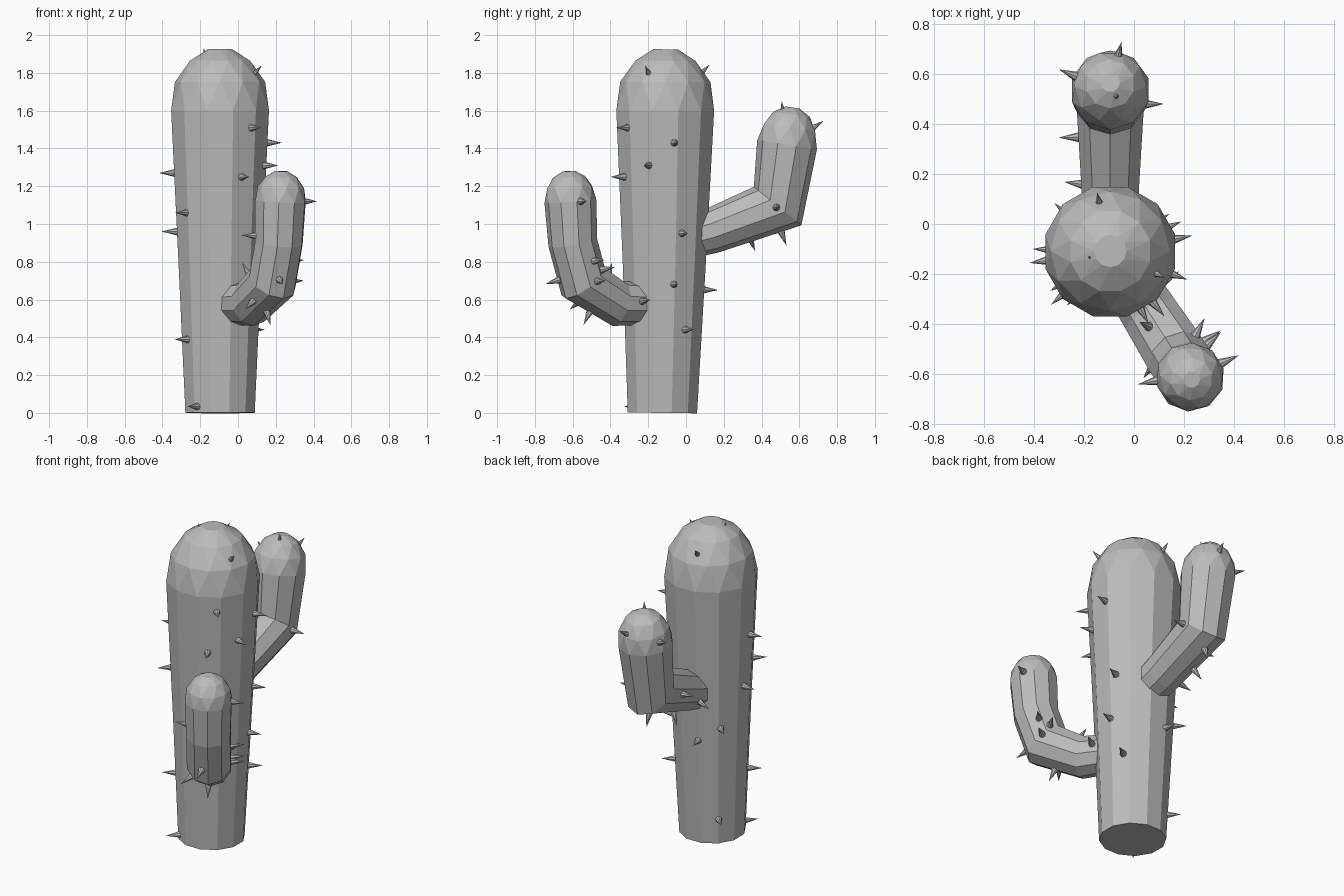
import bpy, bmesh, math
from mathutils import Vector
from mathutils.geometry import intersect_point_line

if "Cube" in bpy.data.objects:
    bpy.data.objects.remove(bpy.data.objects["Cube"])

grey = bpy.data.materials.new("plain grey")
grey.use_nodes = True
grey.diffuse_color = (0.5, 0.5, 0.5, 1)
grey.node_tree.nodes["Principled BSDF"].inputs["Base Color"].default_value = grey.diffuse_color

CENTRE = Vector((-0.095, -0.11, 0))


def finish(name, bm):
    bmesh.ops.recalc_face_normals(bm, faces=bm.faces)
    mesh = bpy.data.meshes.new(name)
    bm.to_mesh(mesh)
    bm.free()
    mesh.materials.append(grey)
    obj = bpy.data.objects.new(name, mesh)
    bpy.context.collection.objects.link(obj)


def limb(name, azimuth, path, dome, sides):
    """Sweep a faceted tube along (distance, height, radius) points, with a domed tip.
    Returns the axis as (point, radius) pairs."""
    a = math.radians(azimuth)
    out = Vector((math.cos(a), math.sin(a), 0))
    up = Vector((0, 0, 1))
    side = out.cross(up)
    axis = [(CENTRE + out * d + up * z, r) for d, z, r in path]
    bm = bmesh.new()

    def ring(c, n, r, stretch, shift):
        turns = [math.tau * (i + shift) / sides for i in range(sides)]
        return [bm.verts.new(c + side * r * math.cos(t) + n * r * stretch * math.sin(t))
                for t in turns]

    rings = []
    for i, (c, r) in enumerate(axis):
        before = (c - axis[i - 1][0]).normalized() if i else None
        after = (axis[i + 1][0] - c).normalized() if i < len(axis) - 1 else before
        before = before or after
        tangent = (before + after).normalized()
        rings.append(ring(c, side.cross(tangent), r, 1 / tangent.dot(after), 0.5))
    tube = len(rings)

    # Dome rings, each turned half a step to give triangular facets
    tip, r = axis[-1]
    for k, deg in enumerate((27, 52, 76)):
        e = math.radians(deg)
        rings.append(ring(tip + tangent * dome * math.sin(e), side.cross(tangent),
                          r * math.cos(e), 1, 1 + k / 2))
    for k in range(len(rings) - 1):
        lo, hi = rings[k], rings[k + 1]
        for i in range(sides):
            j = (i + 1) % sides
            if k < tube - 1:
                bm.faces.new((lo[i], lo[j], hi[j], hi[i]))
            else:
                bm.faces.new((lo[i], lo[j], hi[i]))
                bm.faces.new((lo[j], hi[j], hi[i]))
    bm.faces.new(rings[0])
    bm.faces.new(rings[-1])
    finish(name, bm)
    return axis


def spikes(name, axis, targets):
    """Cones standing out of a limb, each aimed from its axis at a target point."""
    bm = bmesh.new()
    for target in map(Vector, targets):
        options = []
        for (p, rp), (q, rq) in zip(axis, axis[1:]):
            f = min(1, max(0, intersect_point_line(target, p, q)[1]))
            near = p.lerp(q, f)
            options.append(((target - near).length, near, rp + (rq - rp) * f))
        _, near, r = min(options, key=lambda o: o[0])
        aim = (target - near).normalized()
        turn = aim.to_track_quat("Z", "Y").to_matrix().to_4x4()
        turn.translation = near + aim * (r + 0.03)
        bmesh.ops.create_cone(bm, cap_ends=True, segments=8, radius1=0.022, radius2=0,
                              depth=0.09, matrix=turn)
    finish(name, bm)


# Trunk
trunk = limb("trunk", 90, [(-0.015, 0, 0.19), (-0.005, 0.8, 0.228), (0, 1.6, 0.268)], 0.335, 12)
around = [(-50, 1.51), (-62, 1.25), (11, 1.43), (-20, 1.31), (23, 0.95), (13, 0.68),
          (33, 0.44), (105, 0.65), (137, 0.15), (139, 0.73), (178, 0.96), (188, 1.27),
          (222, 1.06), (213, 0.39), (231, 0.035)]
aims = [CENTRE + Vector((0.35 * math.cos(math.radians(a)), 0.35 * math.sin(math.radians(a)), z))
        for a, z in around]
aims += [(-0.2, -0.14, 2), (-0.155, 0.16, 1.88), (0.155, -0.23, 1.87)]
spikes("trunk_spikes", trunk, aims)

# Back arm
back = limb("back_arm", 90, [(0.05, 0.91, 0.11), (0.25, 0.965, 0.12), (0.595, 1.095, 0.14),
                             (0.645, 1.42, 0.16)], 0.205, 10)
spikes("back_arm_spikes", back, [
    (-0.06, 0.5, 1.7), (-0.045, 0.75, 1.56), (-0.305, 0.62, 1.5), (0.13, 0.48, 1.085),
    (-0.305, 0.345, 1.06), (-0.295, 0.17, 0.9), (-0.1, 0.53, 0.89), (-0.2, 0.37, 0.845)])

# Front arm
front = limb("front_arm", -57.5, [(0.08, 0.575, 0.11), (0.3, 0.58, 0.12), (0.515, 0.695, 0.13),
                                  (0.58, 0.9, 0.13), (0.595, 1.12, 0.138)], 0.165, 10)
spikes("front_arm_spikes", front, [
    (0.43, -0.52, 1.12), (0.02, -0.64, 0.94), (0.36, -0.42, 0.81), (0.34, -0.43, 0.7),
    (0.24, -0.75, 0.68), (0.05, -0.6, 0.56), (0.17, -0.54, 0.47), (0.02, -0.39, 0.8),
    (0.28, -0.38, 0.77), (0.18, -0.19, 0.6)])
